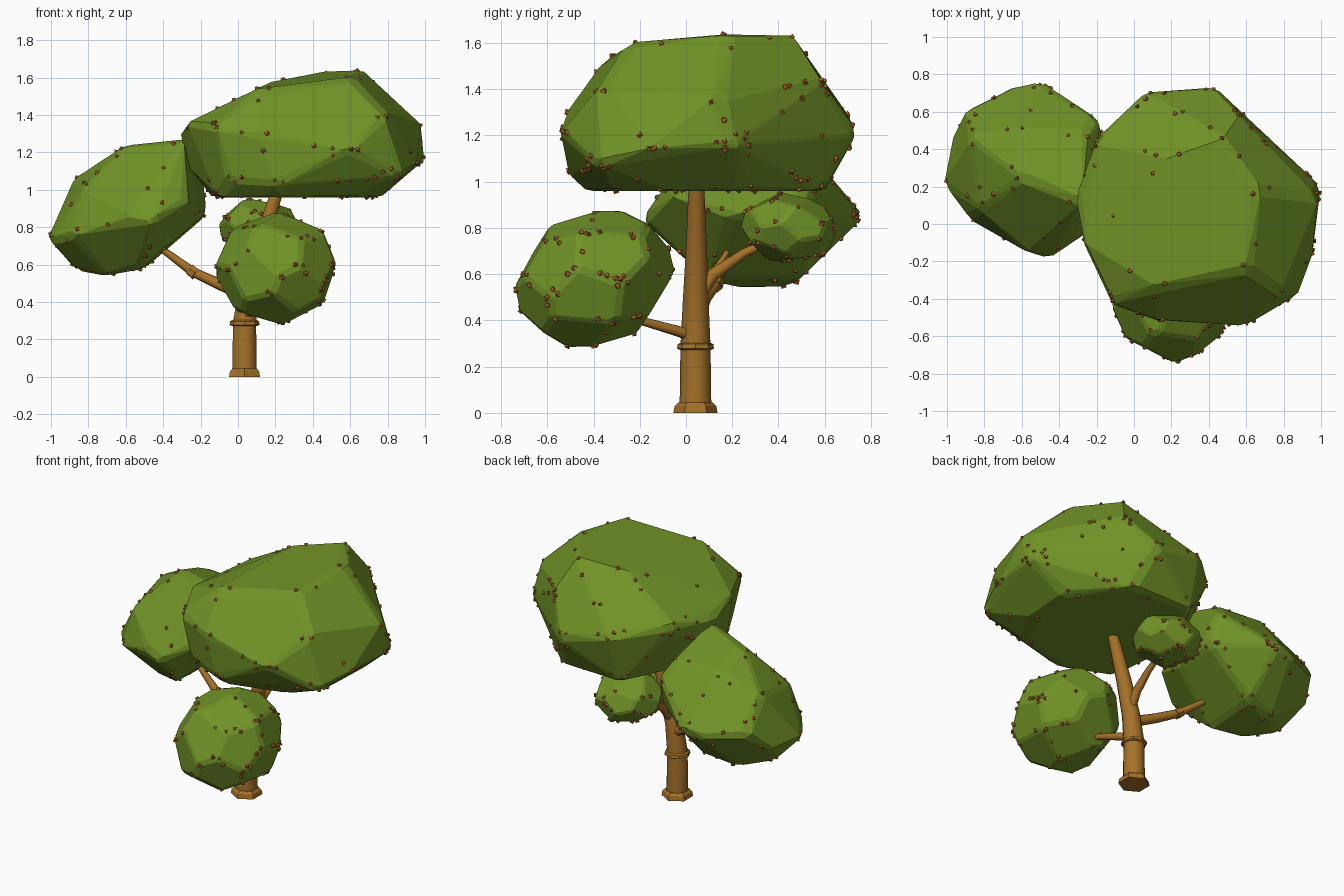
import bpy, bmesh, math, random
from mathutils import Vector, Matrix

if "Cube" in bpy.data.objects:
    bpy.data.objects.remove(bpy.data.objects["Cube"])

random.seed(4)


def material(name, rgb):
    m = bpy.data.materials.new(name)
    m.diffuse_color = (*rgb, 1)
    m.use_nodes = True
    m.node_tree.nodes["Principled BSDF"].inputs["Base Color"].default_value = m.diffuse_color
    return m


LEAF = material("leaf green", (0.165, 0.29, 0.02))
BARK = material("bark brown", (0.38, 0.165, 0.022))
BERRY = material("berry rust", (0.42, 0.125, 0.025))


def finish(name, bm, mat):
    bmesh.ops.recalc_face_normals(bm, faces=bm.faces)
    me = bpy.data.meshes.new(name)
    bm.to_mesh(me)
    bm.free()
    me.materials.append(mat)
    ob = bpy.data.objects.new(name, me)
    bpy.context.collection.objects.link(ob)
    return ob


def hull(points, angle):
    """Convex hull with nearly flat neighbours merged into polygons."""
    bm = bmesh.new()
    for p in points:
        bm.verts.new(p)
    bmesh.ops.convex_hull(bm, input=bm.verts)
    bmesh.ops.delete(bm, geom=[v for v in bm.verts if not v.link_faces], context='VERTS')
    bmesh.ops.recalc_face_normals(bm, faces=bm.faces)
    if angle:
        bmesh.ops.dissolve_limit(bm, angle_limit=math.radians(angle),
                                 verts=bm.verts, edges=bm.edges)
        bm.normal_update()
    return bm


berry_spots = []


def foliage(name, points, chamfer, berries, merge=17):
    """Faceted leaf mass: hull faces are flattened and inset, then hulled again as chamfers."""
    bm = hull(points, merge)
    pts = []
    for f in bm.faces:
        c = f.calc_center_median()
        for v in f.verts:
            flat = v.co - f.normal * f.normal.dot(v.co - c)
            d = c - flat
            pts.append(flat + d.normalized() * min(chamfer, d.length * 0.35))
    bm.free()
    bm = hull(pts, 4)
    edges = list(bm.edges)
    for e in random.choices(edges, [e.calc_length() + .03 for e in edges], k=berries):
        berry_spots.append(e.verts[0].co.lerp(e.verts[1].co, random.random()))
    finish(name, bm, LEAF)


def ball_points(center, radii, tilt, n):
    """Corners of a polyhedron with n faces around an ellipsoid (dual of spiral points)."""
    pts = []
    for i in range(n):
        z = 1 - (2 * i + 1) / n
        a = i * 2.39996
        r = math.sqrt(1 - z * z)
        pts.append(Vector((r * math.cos(a), r * math.sin(a), z)))
    bm = hull(pts, 0)
    rot = Matrix.Rotation(math.radians(tilt), 3, 'X')
    out = []
    for f in bm.faces:
        p = f.normal / f.normal.dot(f.verts[0].co)
        out.append(Vector(center) + rot @ Vector(p[k] * radii[k] for k in range(3)))
    bm.free()
    return out


def tube(name, path, sides=8, smooth=True):
    """Tapered tube through (x, y, z, radius) stations."""
    bm = bmesh.new()
    rings = []
    pos = [Vector(p[:3]) for p in path]
    for i, p in enumerate(path):
        t = pos[min(i + 1, len(pos) - 1)] - pos[max(i - 1, 0)]
        q = Vector((0, 0, 1)).rotation_difference(t.normalized())
        rings.append([bm.verts.new(pos[i] + q @ Vector((
            p[3] * math.sin(math.tau * k / sides), p[3] * math.cos(math.tau * k / sides), 0)))
            for k in range(sides)])
    for a, b in zip(rings, rings[1:]):
        for k in range(sides):
            f = bm.faces.new((a[k], a[(k + 1) % sides], b[(k + 1) % sides], b[k]))
            f.smooth = smooth
    bm.faces.new(rings[0])
    bm.faces.new(rings[-1])
    return finish(name, bm, BARK)


# Trunk with flared foot and a raised collar
tube("trunk", [(.035, .041, 0, .069), (.035, .041, .29, .065), (.06, .042, .48, .056),
               (.12, .045, .7, .046), (.19, .045, .93, .036), (.23, .045, 1.05, .03)], 10)
tube("trunk_foot", [(.035, .041, 0, .096), (.035, .041, .03, .09), (.035, .041, .045, .074)],
     6, False)
tube("trunk_collar", [(.035, .041, .272, .068), (.035, .041, .278, .08),
                      (.035, .041, .297, .077), (.035, .041, .303, .066)], 8, False)

# Branches
tube("left_branch", [(.05, .05, .43, .034), (-.1, .08, .495, .03), (-.24, .13, .56, .026),
                     (-.43, .18, .7, .016)])
tube("left_branch_knot", [(-.225, .125, .548, .034), (-.26, .137, .575, .031)], 6, False)
tube("back_branch", [(.07, .05, .5, .03), (.08, .12, .6, .028), (.09, .25, .69, .02),
                     (.1, .4, .76, .015)])
tube("back_twig", [(.08, .12, .6, .018), (.07, .18, .7, .01)])
tube("front_branch", [(.04, .04, .33, .028), (.08, -.04, .355, .024), (.14, -.2, .4, .018),
                      (.17, -.32, .46, .013)])

# Large crown
foliage("main_crown", [
    (.15, .38, 1.565), (.5, .44, 1.64), (.66, .18, 1.65), (.62, -.25, 1.595), (.13, -.36, 1.525),
    (-.13, -.42, 1.34), (.08, -.51, 1.29), (.6, -.545, 1.22), (.8, -.37, 1.40), (.97, .15, 1.36),
    (1.0, .2, 1.16), (.95, -.2, 1.13), (.86, -.39, 1.07), (.22, -.51, 1.03), (-.05, -.42, 1.04),
    (.2, -.44, .96), (.6, -.33, .96), (.76, -.05, .96), (.76, .25, .96), (.5, .59, .96),
    (.05, .6, .96), (-.14, .2, .96), (-.1, -.28, .96), (.06, .71, 1.3), (.43, .735, 1.2),
    (.54, .61, 1.43), (.88, .3, 1.3), (-.31, .15, 1.32), (-.28, .15, 1.14), (-.2, .46, 1.33),
    (-.28, -.08, 1.36), (-.2, -.22, 1.14)], .04, 120, 15)

# Left crown
foliage("left_crown", [
    (-.28, .12, 1.28), (-.25, .5, 1.15), (-.6, .25, 1.245), (-.6, .5, 1.17), (-.88, .46, 1.06),
    (-.82, .08, 1.01), (-.56, -.16, .87), (-.45, -.19, .84), (-.29, -.09, .92), (-.17, .46, .93),
    (-.18, .5, .85), (-.19, .2, .86), (-1.01, .2, .73), (-.97, .5, .76), (-.88, .63, .87),
    (-.63, .755, .83), (-.5, .765, .85), (-.2, .57, 1.05), (-.5, .5, .58), (-.87, .3, .57),
    (-.71, .2, .54), (-.52, .07, .575), (-.7, .45, .545), (-.89, .03, .75)], .04, 60, 15)

# Front and back leaf clusters
foliage("front_cluster", ball_points((.205, -.395, .58), (.292, .318, .26), 25, 22), .022, 75, 4)
foliage("back_cluster", ball_points((.11, .445, .8), (.19, .185, .132), -5, 20), .015, 50, 4)

# Berries dotted along the foliage edges
bm = bmesh.new()
for s in berry_spots:
    m = Matrix.Translation(s) @ Matrix.Rotation(random.uniform(0, 6), 4, (1, .5, .3))
    bmesh.ops.create_uvsphere(bm, u_segments=4, v_segments=2,
                              radius=random.uniform(.012, .018), matrix=m)
finish("berries", bm, BERRY)
